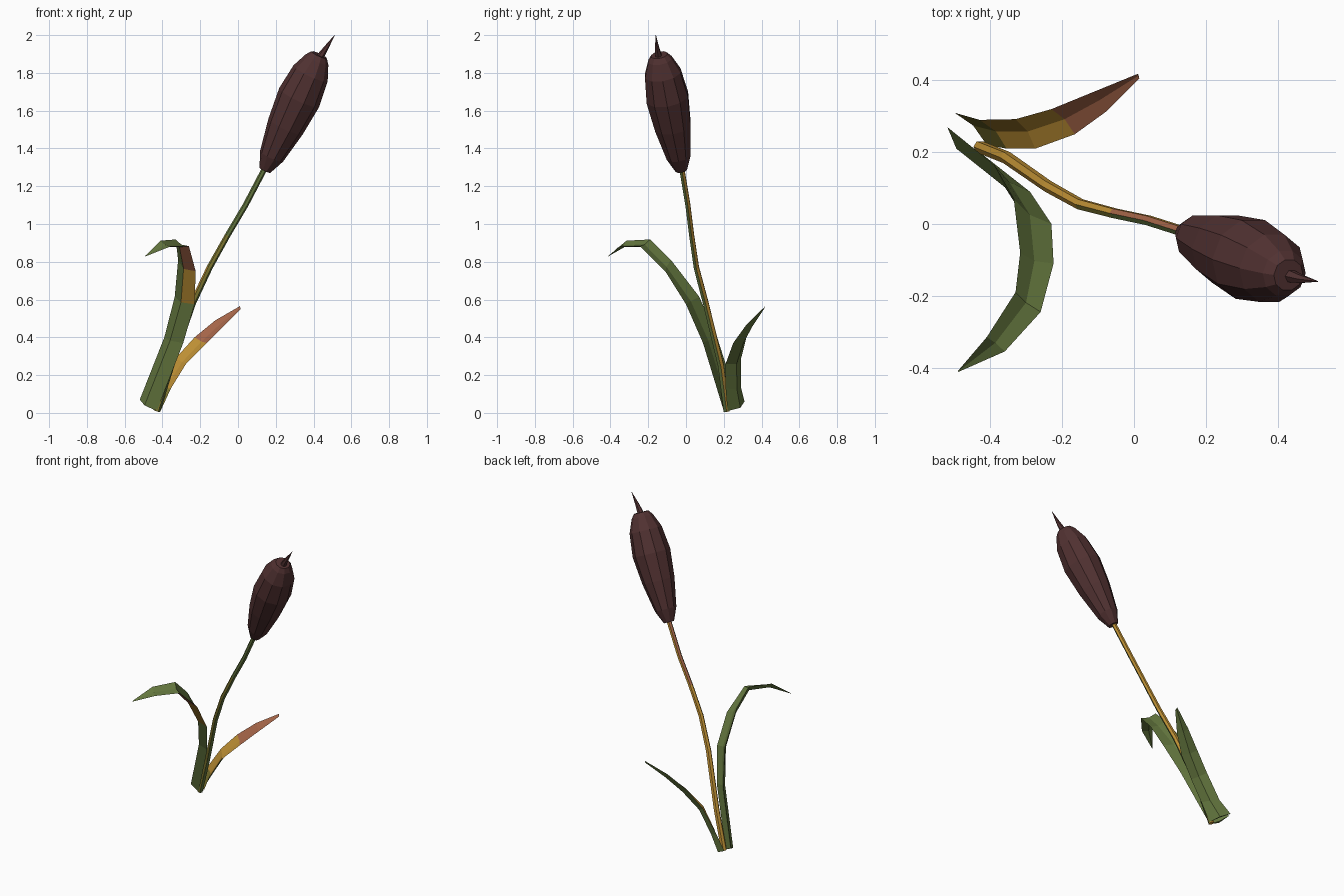
import bpy, bmesh, math
from mathutils import Vector

if "Cube" in bpy.data.objects:
    bpy.data.objects.remove(bpy.data.objects["Cube"])


def mat(name, c):
    m = bpy.data.materials.new(name)
    m.diffuse_color = (*c, 1)
    m.use_nodes = True
    m.node_tree.nodes["Principled BSDF"].inputs["Base Color"].default_value = m.diffuse_color
    return m


GREEN = mat("leaf green", (0.130, 0.188, 0.050))
OLIVE = mat("olive", (0.223, 0.195, 0.030))
YELLOW = mat("ochre yellow", (0.52, 0.28, 0.035))
RUST = mat("rust brown", (0.376, 0.130, 0.065))
HEAD = mat("dark brown", (0.082, 0.031, 0.031))


def finish(name, bm, mats):
    bmesh.ops.recalc_face_normals(bm, faces=bm.faces)
    me = bpy.data.meshes.new(name)
    bm.to_mesh(me)
    bm.free()
    for m in mats:
        me.materials.append(m)
    ob = bpy.data.objects.new(name, me)
    bpy.context.collection.objects.link(ob)
    return ob


def loft(bm, rings):
    """Bridge vertex rings and cap both ends; returns (segment, side, face)."""
    vs = [[bm.verts.new(p) for p in r] for r in rings]
    out, n = [], len(rings[0])
    for s in range(len(vs) - 1):
        for k in range(n):
            j = (k + 1) % n
            out.append((s, k, bm.faces.new((vs[s][k], vs[s][j], vs[s + 1][j], vs[s + 1][k]))))
    bm.faces.new(vs[0])
    bm.faces.new(vs[-1])
    return out


def tangent(pts, i):
    return (pts[min(i + 1, len(pts) - 1)] - pts[max(i - 1, 0)]).normalized()


def tube(name, path, radii, sides, mats):
    pts = [Vector(p) for p in path]
    rings = []
    for i, p in enumerate(pts):
        d = tangent(pts, i)
        u = Vector((0, 1, 0)).cross(d).normalized()
        v = d.cross(u)
        rings.append([p + radii[i] * (u * math.cos(a) + v * math.sin(a))
                      for a in (2 * math.pi * k / sides for k in range(sides))])
    bm = bmesh.new()
    loft(bm, rings)
    return finish(name, bm, mats)


def leaf(name, first, second, depth, rule):
    """Folded blade between two edge lines, keel pushed to the outer side."""
    a, b = [Vector(p) for p in first], [Vector(p) for p in second]
    mid = [(p + q) / 2 for p, q in zip(a, b)]
    rings = []
    for i, m in enumerate(mid):
        w = b[i] - a[i]
        n = w.cross(tangent(mid, i)).normalized()
        k = min(1, w.length / 0.11) * depth
        rings.append([a[i], m - n * k, b[i], m - n * k * 0.4])
    bm = bmesh.new()
    # sides: 0 outer first, 1 outer second, 2 inner second, 3 inner first
    for s, k, f in loft(bm, rings):
        f.material_index = rule(s, k)
    return finish(name, bm, [GREEN, OLIVE, YELLOW, RUST])


# Stem: green towards the front, ochre and rust behind
stem = tube("stem",
            [(-0.43, 0.215, 0.01), (-0.355, 0.185, 0.25), (-0.24, 0.105, 0.58),
             (-0.15, 0.055, 0.77), (-0.055, 0.03, 0.94), (0.04, 0.01, 1.1), (0.15, -0.025, 1.31)],
            [0.018, 0.018, 0.017, 0.016, 0.015, 0.015, 0.015], 6, [GREEN, OLIVE, YELLOW, RUST])
for f in stem.data.polygons:
    n, z = f.normal, f.center.z
    if n.dot(Vector((0.3, -1, 0.2))) > 0.3:
        f.material_index = 0 if z > 0.9 or n.x > 0.3 else 1
    elif n.x < 0 and z > 0.95:
        f.material_index = 3
    else:
        f.material_index = 2

# Seed head and its spike
p0, p1 = Vector((0.143, -0.025, 1.285)), Vector((0.43, -0.142, 1.895))
prof = [(0, 0.032), (0.12, 0.067), (0.38, 0.100), (0.63, 0.117), (0.84, 0.1), (0.96, 0.066), (1, 0.045)]
tube("seed_head", [p0.lerp(p1, t) for t, r in prof], [r for t, r in prof], 10, [HEAD])
tube("head_spike", [(0.425, -0.142, 1.87), (0.465, -0.153, 1.93), (0.512, -0.16, 2.0)],
     [0.022, 0.013, 0.001], 6, [HEAD])

# Tall leaf, arching over to the front
leaf("tall_leaf",
     [(-0.43, 0.20, 0.01), (-0.29, 0.09, 0.37), (-0.23, 0.0, 0.575), (-0.224, -0.11, 0.75),
      (-0.26, -0.245, 0.883), (-0.36, -0.355, 0.88), (-0.489, -0.412, 0.829)],
     [(-0.52, 0.27, 0.07), (-0.39, 0.165, 0.40), (-0.335, 0.07, 0.615), (-0.317, -0.08, 0.81),
      (-0.33, -0.19, 0.918), (-0.41, -0.315, 0.912), (-0.491, -0.41, 0.832)],
     0.032, lambda s, k: {2: 2, 3: 3}.get(s, 0) if k == 0 else 0)

# Short leaf, leaning right, with a withered inner side
leaf("short_leaf",
     [(-0.50, 0.31, 0.06), (-0.43, 0.29, 0.14), (-0.33, 0.292, 0.29), (-0.23, 0.32, 0.40),
      (-0.12, 0.365, 0.49), (0.01, 0.418, 0.565)],
     [(-0.41, 0.22, 0.01), (-0.355, 0.21, 0.13), (-0.275, 0.21, 0.26), (-0.165, 0.25, 0.37),
      (-0.075, 0.315, 0.46), (0.015, 0.405, 0.55)],
     0.03, lambda s, k: 0 if k < 2 else (3 if s > 2 else 2 if s == 2 or (s == 1 and k == 3) else 2 if s else 1))
